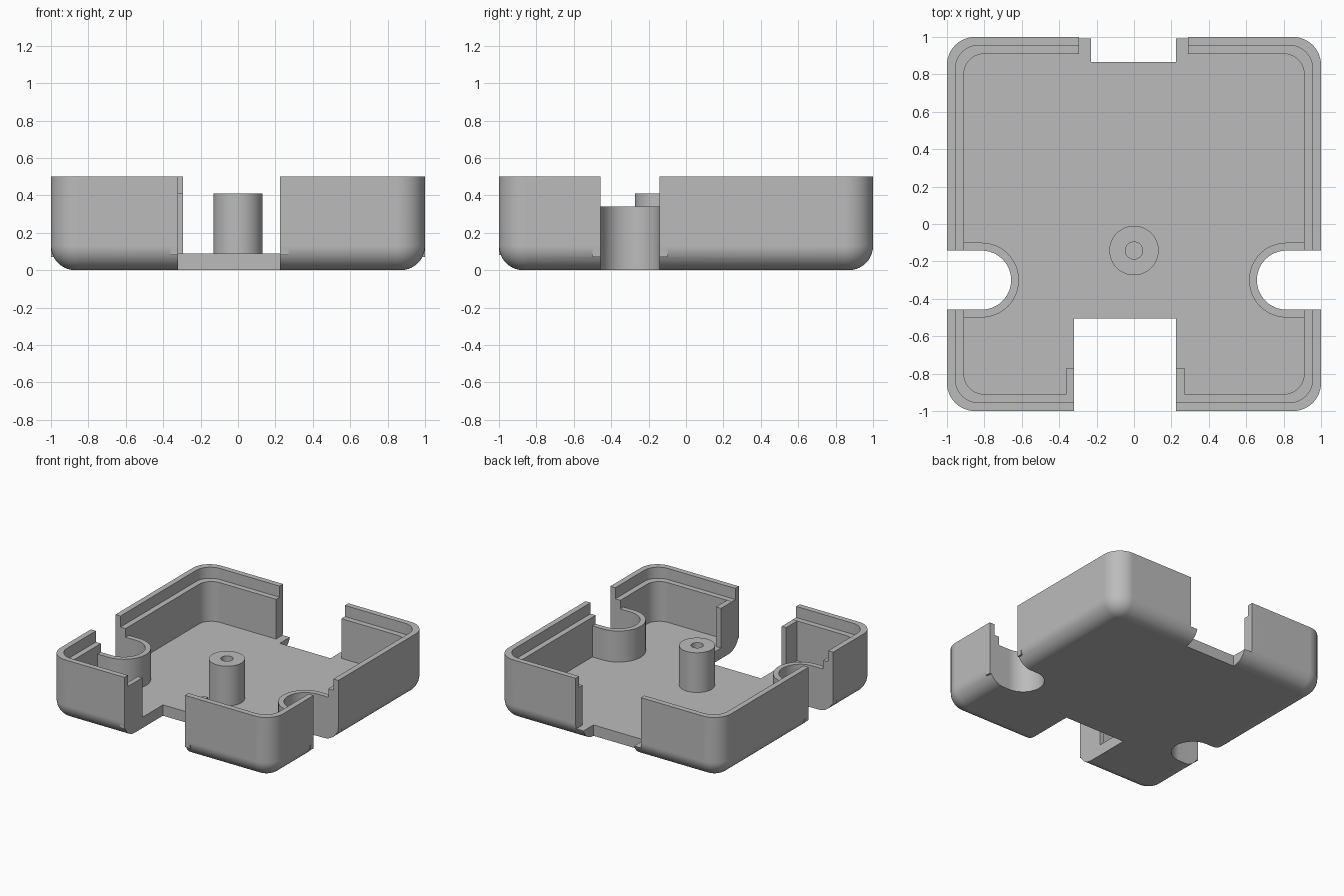
import bpy, bmesh, math

cube = bpy.data.objects.get("Cube")
if cube:
    bpy.data.objects.remove(cube, do_unlink=True)

grey = bpy.data.materials.new("plain grey")
grey.use_nodes = True
GREY = (0.5, 0.5, 0.5, 1)
grey.diffuse_color = GREY
grey.node_tree.nodes["Principled BSDF"].inputs["Base Color"].default_value = GREY


def loft(name, rings, closed=False):
    """Skin equal-length rings of points; cap the ends, or join last to first."""
    bm = bmesh.new()
    loops = [[bm.verts.new(p) for p in ring] for ring in rings]
    pairs = list(zip(loops, loops[1:]))
    if closed:
        pairs.append((loops[-1], loops[0]))
    for a, b in pairs:
        for i in range(len(a)):
            j = (i + 1) % len(a)
            bm.faces.new((a[i], a[j], b[j], b[i]))
    if not closed:
        bm.faces.new(loops[0])
        bm.faces.new(loops[-1])
    bmesh.ops.recalc_face_normals(bm, faces=bm.faces)
    mesh = bpy.data.meshes.new(name)
    bm.to_mesh(mesh)
    bm.free()
    mesh.materials.append(grey)
    obj = bpy.data.objects.new(name, mesh)
    bpy.context.collection.objects.link(obj)
    return obj


def prism(name, outline, z0, z1):
    return loft(name, [[(x, y, z) for x, y in outline] for z in (z0, z1)])


def block(name, x0, x1, y0, y1, z0, z1):
    return prism(name, [(x0, y0), (x1, y0), (x1, y1), (x0, y1)], z0, z1)


def rounded_square(half, radius, z, steps=12):
    points = []
    for sx, sy, start in ((1, 1, 0), (-1, 1, 90), (-1, -1, 180), (1, -1, 270)):
        for k in range(steps + 1):
            a = math.radians(start + 90 * k / steps)
            points.append((sx * (half - radius) + radius * math.cos(a),
                           sy * (half - radius) + radius * math.sin(a), z))
    return points


def circle(radius, z, y, n=48):
    return [(radius * math.cos(math.tau * k / n),
             y + radius * math.sin(math.tau * k / n), z) for k in range(n)]


def slot_outline(side, radius, reach, steps=24):
    """Half-round slot that opens towards one side of the tray."""
    arc = [(side * (0.815 - radius * math.sin(math.pi * k / steps)),
            -0.3 + radius * math.cos(math.pi * k / steps)) for k in range(steps + 1)]
    return [(side * reach, -0.3 + radius)] + arc + [(side * reach, -0.3 - radius)]


def combine(target, tool, operation):
    mod = target.modifiers.new("combine", 'BOOLEAN')
    mod.operation, mod.solver, mod.object = operation, 'EXACT', tool
    bpy.context.view_layer.objects.active = target
    bpy.ops.object.modifier_apply(modifier=mod.name)
    bpy.data.objects.remove(tool, do_unlink=True)


def finish(obj):
    bpy.ops.object.select_all(action='DESELECT')
    obj.select_set(True)
    bpy.context.view_layer.objects.active = obj
    bpy.ops.object.shade_smooth_by_angle(angle=math.radians(30))
    mod = obj.modifiers.new("even shading", 'WEIGHTED_NORMAL')
    mod.keep_sharp = True


# Tray: filleted base, outer wall, stepped lip and inner floor
FILLET, FLOOR, LEDGE, TOP = 0.13, 0.088, 0.41, 0.5
rings = []
for k in range(11):
    a = math.pi / 2 * k / 10
    inset = FILLET * (1 - math.sin(a))
    rings.append(rounded_square(1 - inset, 0.15 - inset, FILLET * (1 - math.cos(a))))
rings += [rounded_square(1, 0.15, TOP),
          rounded_square(0.955, 0.125, TOP), rounded_square(0.955, 0.125, LEDGE),
          rounded_square(0.91, 0.11, LEDGE), rounded_square(0.91, 0.11, FLOOR)]
tray = loft("tray", rings)

# Raised walls round the side slots, and rails beside the front notch
for side in (-1, 1):
    combine(tray, prism("slot_wall", slot_outline(side, 0.2, 0.999), 0.07, 0.34), 'UNION')
combine(tray, block("front_rails", -0.36, 0.27, -0.999, -0.77, 0.08, LEDGE - 0.001), 'UNION')

# Side slots, front notch, back opening and its floor notch
for side in (-1, 1):
    combine(tray, prism("slot_cutter", slot_outline(side, 0.158, 1.2), -0.1, 0.7), 'DIFFERENCE')
combine(tray, block("front_cutter", -0.32, 0.225, -1.2, -0.505, -0.1, 0.7), 'DIFFERENCE')
combine(tray, block("back_cutter", -0.295, 0.29, 0.8, 1.2, FLOOR, 0.7), 'DIFFERENCE')
combine(tray, block("back_floor_cutter", -0.23, 0.225, 0.865, 1.2, -0.1, 0.7), 'DIFFERENCE')
finish(tray)

# Screw post with a blind hole
post = loft("screw_post", [circle(r, z, -0.142) for r, z in
                           ((0.132, 0.05), (0.132, LEDGE), (0.046, LEDGE), (0.046, 0.1))])
finish(post)
